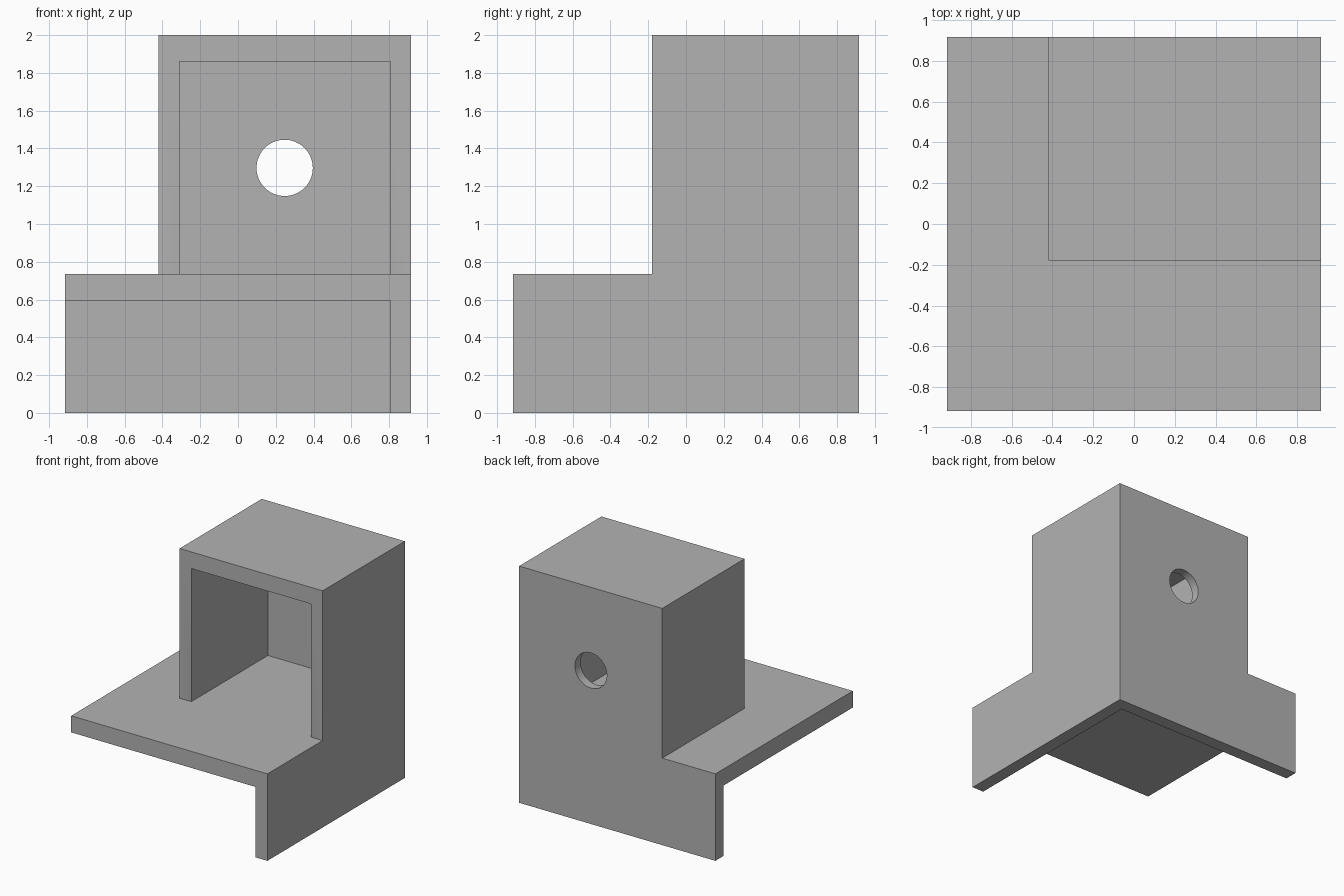
import bpy

cube = bpy.data.objects.get("Cube")
if cube:
    bpy.data.objects.remove(cube, do_unlink=True)

H = 0.917        # half width of the base
TOP, DECK = 2.0, 0.735
WALL, PLATE = 0.11, 0.14
TX, TY = -0.42, -0.18   # outer corner of the tower


def box(name, lo, hi):
    bpy.ops.mesh.primitive_cube_add(size=1, location=[(a + b) / 2 for a, b in zip(lo, hi)])
    ob = bpy.context.object
    ob.name = name
    ob.scale = [b - a for a, b in zip(lo, hi)]
    bpy.ops.object.transform_apply(location=True, rotation=True, scale=True)
    return ob


def cut(target, cutter):
    cutter.hide_render = True
    cutter.display_type = 'WIRE'
    mod = target.modifiers.new(cutter.name, 'BOOLEAN')
    mod.operation, mod.solver, mod.object = 'DIFFERENCE', 'EXACT', cutter
    bpy.context.view_layer.objects.active = target
    bpy.ops.object.modifier_apply(modifier=mod.name)
    bpy.data.objects.remove(cutter, do_unlink=True)


# Solid block, carved into a tower standing on a walled base
bracket = box("housing_bracket", (-H, -H, 0), (H, H, TOP))

# Open corner beside and in front of the tower
cut(bracket, box("side_notch", (-2, -2, DECK), (TX, 2, 3)))
cut(bracket, box("front_notch", (-2, -2, DECK), (2, TY, 3)))

# Tower cavity, open to the front
cut(bracket, box("tower_cavity", (TX + WALL, -2, DECK), (H - WALL, H - 0.075, TOP - PLATE)))

# Space below the deck, leaving the right and back walls
cut(bracket, box("under_deck_space", (-2, -2, -1), (H - WALL, H - WALL, DECK - PLATE)))

# Round hole through the back wall
bpy.ops.mesh.primitive_cylinder_add(vertices=64, radius=0.149, depth=0.6,
                                    location=(0.247, H, 1.297), rotation=(1.5708, 0, 0))
hole = bpy.context.object
hole.name = "back_hole"
cut(bracket, hole)

# Plain grey finish
grey = bpy.data.materials.new("plain_grey")
grey.use_nodes = True
colour = (0.45, 0.45, 0.45, 1)
grey.diffuse_color = colour
grey.node_tree.nodes["Principled BSDF"].inputs["Base Color"].default_value = colour
bracket.data.materials.clear()
bracket.data.materials.append(grey)

# Smooth hole wall with sharp corners
bpy.ops.object.select_all(action='DESELECT')
bracket.select_set(True)
bpy.context.view_layer.objects.active = bracket
bpy.ops.object.shade_smooth_by_angle()
